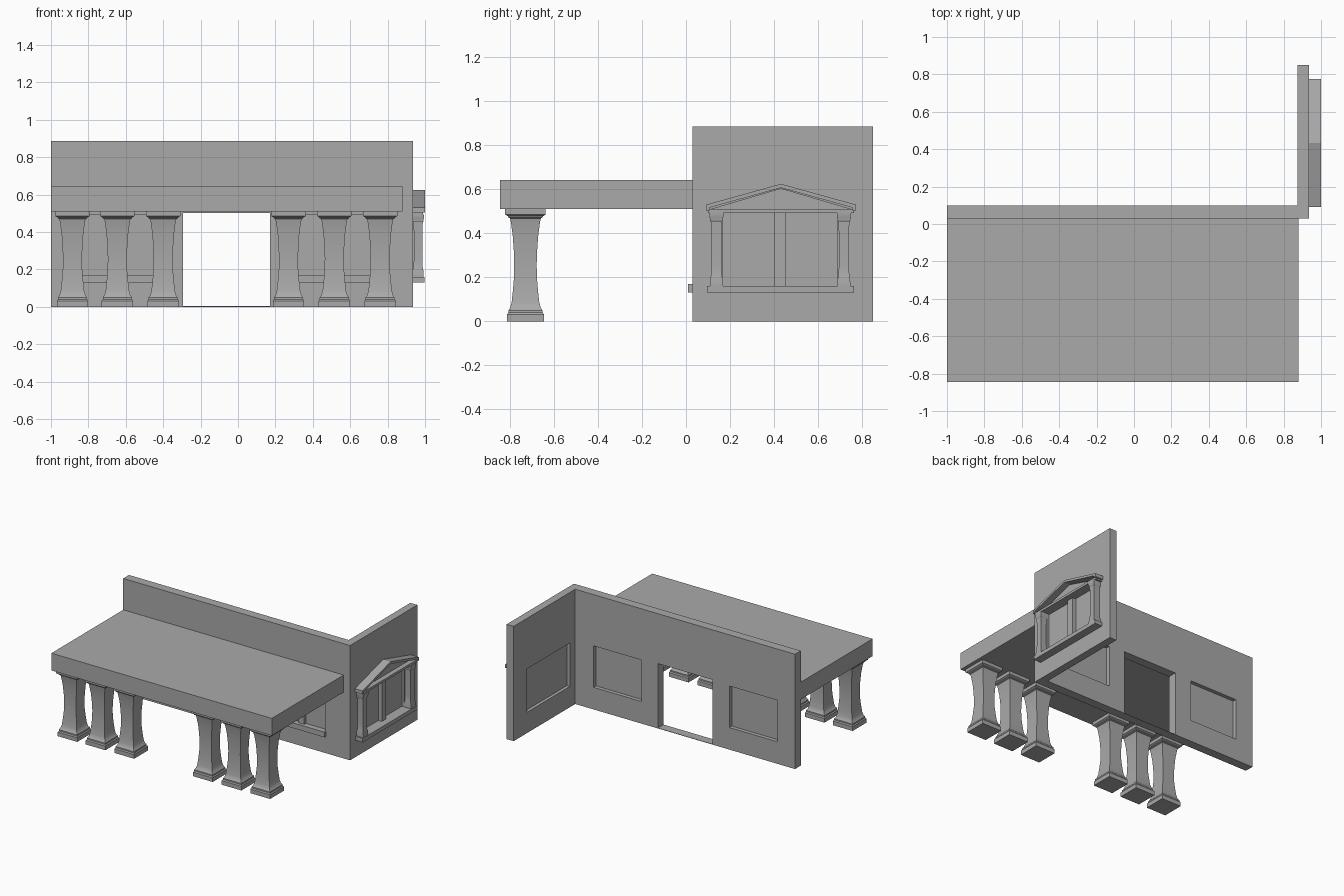
import bpy, bmesh

if "Cube" in bpy.data.objects:
    bpy.data.objects.remove(bpy.data.objects["Cube"])

stone = bpy.data.materials.new("grey stone")
stone.diffuse_color = (0.4, 0.4, 0.4, 1)
stone.use_nodes = True
stone.node_tree.nodes["Principled BSDF"].inputs["Base Color"].default_value = stone.diffuse_color


def finish(name, bm):
    bmesh.ops.recalc_face_normals(bm, faces=bm.faces)
    mesh = bpy.data.meshes.new(name)
    bm.to_mesh(mesh)
    bm.free()
    mesh.materials.append(stone)
    ob = bpy.data.objects.new(name, mesh)
    bpy.context.collection.objects.link(ob)
    return ob


def add_prism(bm, base, offset):
    """Extrude a closed 3D outline by an offset."""
    a = [bm.verts.new(p) for p in base]
    b = [bm.verts.new([p[i] + offset[i] for i in range(3)]) for p in base]
    bm.faces.new(a)
    bm.faces.new(b)
    for i in range(len(a)):
        j = (i + 1) % len(a)
        bm.faces.new((a[i], a[j], b[j], b[i]))


def add_box(bm, x0, x1, y0, y1, z0, z1):
    add_prism(bm, [(x0, y0, z0), (x1, y0, z0), (x1, y1, z0), (x0, y1, z0)], (0, 0, z1 - z0))


def box(name, *dims):
    bm = bmesh.new()
    add_box(bm, *dims)
    return finish(name, bm)


def side_prism(name, yz, x0, x1):
    bm = bmesh.new()
    add_prism(bm, [(x0, y, z) for y, z in yz], (x1 - x0, 0, 0))
    return finish(name, bm)


def square_column(name, x, y, profile):
    """Stack square sections given as (half width, z)."""
    bm = bmesh.new()
    rings = [[bm.verts.new((x + sx * h, y + sy * h, z))
              for sx, sy in ((-1, -1), (1, -1), (1, 1), (-1, 1))] for h, z in profile]
    bm.faces.new(rings[0])
    bm.faces.new(rings[-1])
    for a, b in zip(rings, rings[1:]):
        for i in range(4):
            j = (i + 1) % 4
            bm.faces.new((a[i], a[j], b[j], b[i]))
    ob = finish(name, bm)
    bpy.context.view_layer.objects.active = ob
    bpy.ops.object.select_all(action='DESELECT')
    ob.select_set(True)
    bpy.ops.object.shade_smooth_by_angle(angle=0.5)
    return ob


# L-shaped walls with door and window openings
bm = bmesh.new()
outline = [(-1, .03), (.935, .03), (.935, .85), (.875, .85), (.875, .1), (-1, .1)]
add_prism(bm, [(x, y, 0) for x, y in outline], (0, 0, .885))
walls = finish("walls", bm)

front_windows = [(-.85, -.44), (.31, .72)]
bm = bmesh.new()
add_box(bm, -.295, .17, -.1, .2, -.1, .5)
for x0, x1 in front_windows:
    add_box(bm, x0, x1, -.1, .2, .17, .49)
add_box(bm, .8, 1.1, .165, .69, .16, .495)
cutter = finish("opening_cutter", bm)
cutter.hide_render = True
mod = walls.modifiers.new("openings", 'BOOLEAN')
mod.operation = 'DIFFERENCE'
mod.solver = 'EXACT'
mod.object = cutter
bpy.context.view_layer.objects.active = walls
bpy.ops.object.modifier_apply(modifier=mod.name)
bpy.data.objects.remove(cutter)

# Door threshold
box("threshold", -.295, .17, .03, .1, 0, .003)

# Front windows: pane, mullion and sill
for x0, x1 in front_windows:
    c = (x0 + x1) / 2
    box("front_pane", x0, x1, .055, .07, .17, .49)
    box("front_mullion", c - .025, c + .025, .035, .055, .17, .49)
    box("front_sill", x0 - .01, x1 + .01, .01, .035, .13, .17)

# Porch roof slab
box("porch_roof", -1, .88, -.845, .03, .51, .643)

# Porch columns with waisted shafts
porch_profile = [(.084, 0), (.084, .032), (.078, .04), (.078, .05), (.07, .06),
                 (.063, .085), (.057, .14), (.052, .20), (.051, .26), (.053, .32),
                 (.058, .39), (.066, .45), (.07, .468), (.078, .472), (.08, .478),
                 (.092, .485), (.092, .51)]
for x in (-.885, -.645, -.4, .27, .515, .76):
    square_column("porch_column", x, -.73, porch_profile)

# Side window: pane, mullion, sill and small columns
box("side_pane", .9, .915, .165, .69, .16, .495)
box("side_mullion", .915, .945, .402, .455, .16, .495)
box("side_sill", .93, .997, .095, .765, .13, .16)
small_profile = [(.03, .16), (.03, .175), (.028, .185), (.028, .195), (.025, .205),
                 (.023, .25), (.023, .40), (.025, .452), (.029, .458), (.029, .468),
                 (.032, .475), (.032, .493)]
for y in (.138, .718):
    square_column("side_column", .963, y, small_profile)

# Pediment: base beam, recessed face and two sloping rakes
mid = .432
box("pediment_beam", .93, .99, .1, .764, .492, .51)
side_prism("pediment_face", [(.11, .51), (.754, .51), (mid, .605)], .93, .952)
for s in (-1, 1):
    side_prism("pediment_rake", [(mid, .607), (mid, .625), (mid + s * .342, .53),
                                 (mid + s * .342, .503), (mid + s * .325, .503),
                                 (mid + s * .325, .517)], .93, 1)
